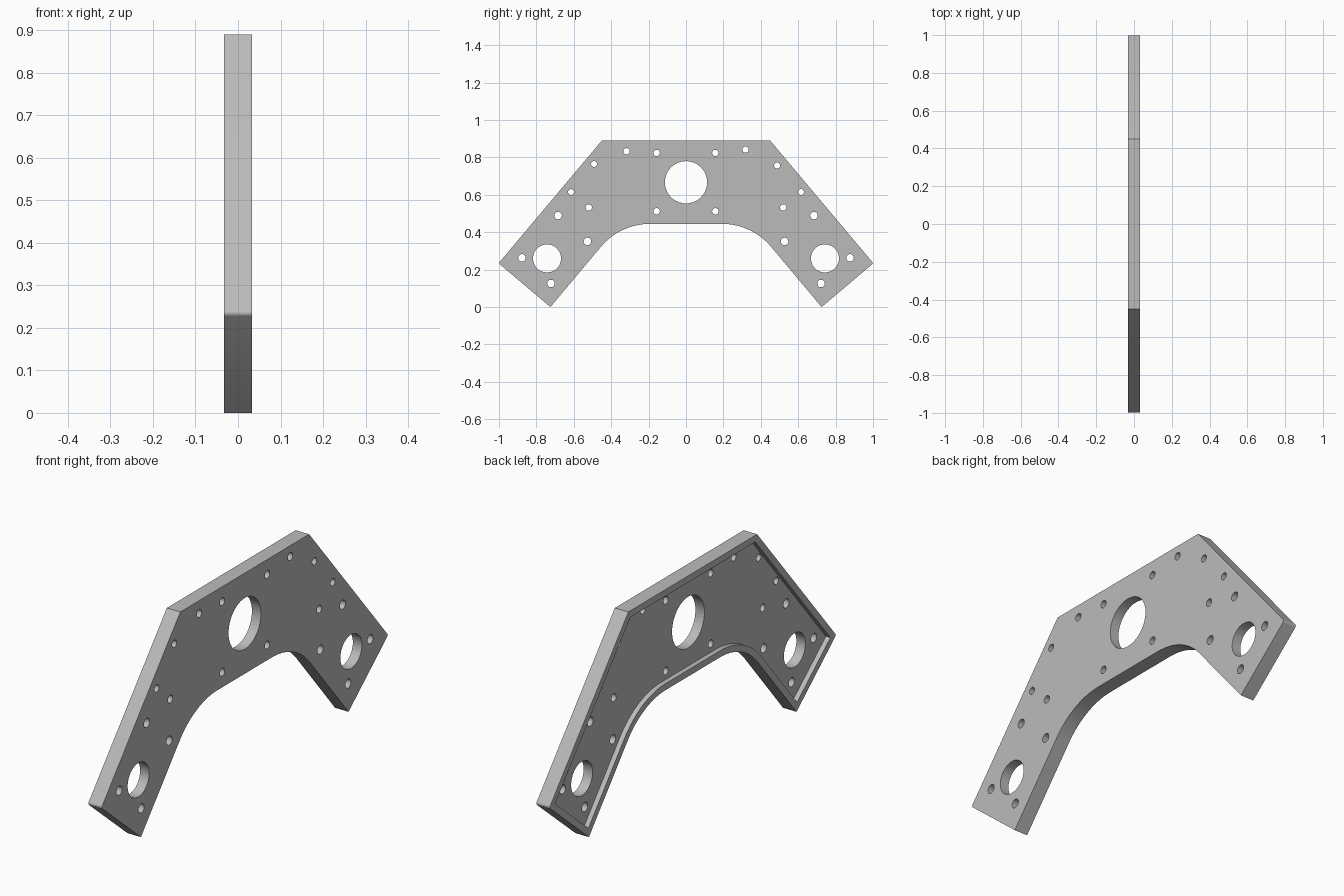
import bpy
import bmesh
import math
from mathutils import Vector, Matrix

cube = bpy.data.objects.get("Cube")
if cube:
    bpy.data.objects.remove(cube)

HALF = 0.033      # half the plate thickness
RIM = 0.029       # width of the raised rim
RECESS = 0.022    # depth of the pocket

metal = bpy.data.materials.new("light_grey_metal")
metal.diffuse_color = (0.5, 0.5, 0.5, 1)
metal.use_nodes = True
metal.node_tree.nodes["Principled BSDF"].inputs["Base Color"].default_value = (0.5, 0.5, 0.5, 1)


def add_object(name, bm):
    bmesh.ops.recalc_face_normals(bm, faces=bm.faces)
    mesh = bpy.data.meshes.new(name)
    bm.to_mesh(mesh)
    bm.free()
    mesh.materials.append(metal)
    obj = bpy.data.objects.new(name, mesh)
    bpy.context.collection.objects.link(obj)
    return obj


def fillet(before, corner, after, radius, steps):
    """Points of an arc that rounds one profile corner."""
    if radius == 0:
        return [corner]
    a, b = (before - corner).normalized(), (after - corner).normalized()
    half = a.angle(b) / 2
    centre = corner + (a + b).normalized() * (radius / math.sin(half))
    start = corner + a * (radius / math.tan(half)) - centre
    end = corner + b * (radius / math.tan(half)) - centre
    sweep = math.pi - 2 * half
    return [centre + (start * math.sin(sweep * (1 - i / steps))
                      + end * math.sin(sweep * i / steps)) / math.sin(sweep)
            for i in range(steps + 1)]


def neighbours(points):
    """Each point with the one before and the one after it."""
    return list(zip(points[-1:] + points[:-1], points, points[1:] + points[:1]))


def inward(before, corner, after, distance):
    """Corner of the outline moved inward by a constant margin."""
    d1, d2 = (corner - before).normalized(), (after - corner).normalized()
    n1, n2 = Vector((d1.y, -d1.x)), Vector((d2.y, -d2.x))
    return corner + (n1 + n2) * (distance / (1 + n1.dot(n2)))


def prism(name, corners, rounding, x0, x1):
    """Solid of the rounded y-z outline between two x positions."""
    profile = []
    for trio, (radius, steps) in zip(neighbours(corners), rounding):
        profile += fillet(*trio, radius, steps)
    bm = bmesh.new()
    near, far = [[bm.verts.new((x, p.x, p.y)) for p in profile] for x in (x0, x1)]
    bm.faces.new(near)
    bm.faces.new(far[::-1])
    for i in range(len(profile)):
        bm.faces.new((near[i - 1], far[i - 1], far[i], near[i]))
    return add_object(name, bm)


def cut(target, cutter):
    cutter.hide_render = True
    mod = target.modifiers.new("cut", "BOOLEAN")
    mod.operation = "DIFFERENCE"
    mod.solver = "EXACT"
    mod.object = cutter
    bpy.context.view_layer.objects.active = target
    bpy.ops.object.modifier_apply(modifier=mod.name)
    bpy.data.objects.remove(cutter)


# Arch outline in the y-z plane: (y, z, corner radius, arc steps)
half_outline = [(0.45, 0.89, 0, 1), (1.002, 0.234, 0.01, 4),
                (0.725, 0, 0, 1), (0.352, 0.445, 0.345, 16)]
outline = half_outline + [(-y, z, r, n) for y, z, r, n in reversed(half_outline)]
corners = [Vector((y, z)) for y, z, r, n in outline]

# Plate
plate = prism("arch_plate", corners, [(r, n) for y, z, r, n in outline], -HALF, HALF)

# Pocket sunk into the -x side, leaving an even rim
pocket_corners = [inward(*trio, RIM) for trio in neighbours(corners)]
pocket_rounding = [(r + RIM, n) if r > 0.1 else (0, 1) for y, z, r, n in outline]
cut(plate, prism("pocket_cutter", pocket_corners, pocket_rounding, -2 * HALF, RECESS - HALF))

# Holes: (y, z, radius)
mirrored_holes = [(0.743, 0.26, 0.075), (0.877, 0.263, 0.02), (0.722, 0.126, 0.02),
                  (0.684, 0.489, 0.02), (0.52, 0.532, 0.017), (0.615, 0.615, 0.016),
                  (0.157, 0.824, 0.017), (0.157, 0.512, 0.017), (0.527, 0.351, 0.02)]
holes = [(0, 0.667, 0.113), (-0.492, 0.765, 0.016), (0.487, 0.757, 0.016),
         (-0.318, 0.833, 0.017), (0.318, 0.842, 0.017)]
for y, z, r in mirrored_holes:
    holes += [(y, z, r), (-y, z, r)]

bm = bmesh.new()
for y, z, r in holes:
    bmesh.ops.create_cone(bm, cap_ends=True, segments=48 if r > 0.05 else 24,
                          radius1=r, radius2=r, depth=0.2,
                          matrix=Matrix.Translation((0, y, z)) @ Matrix.Rotation(math.pi / 2, 4, "Y"))
cut(plate, add_object("hole_cutter", bm))

bpy.ops.object.select_all(action="DESELECT")
plate.select_set(True)
bpy.context.view_layer.objects.active = plate
bpy.ops.object.shade_smooth_by_angle(angle=math.radians(30))
